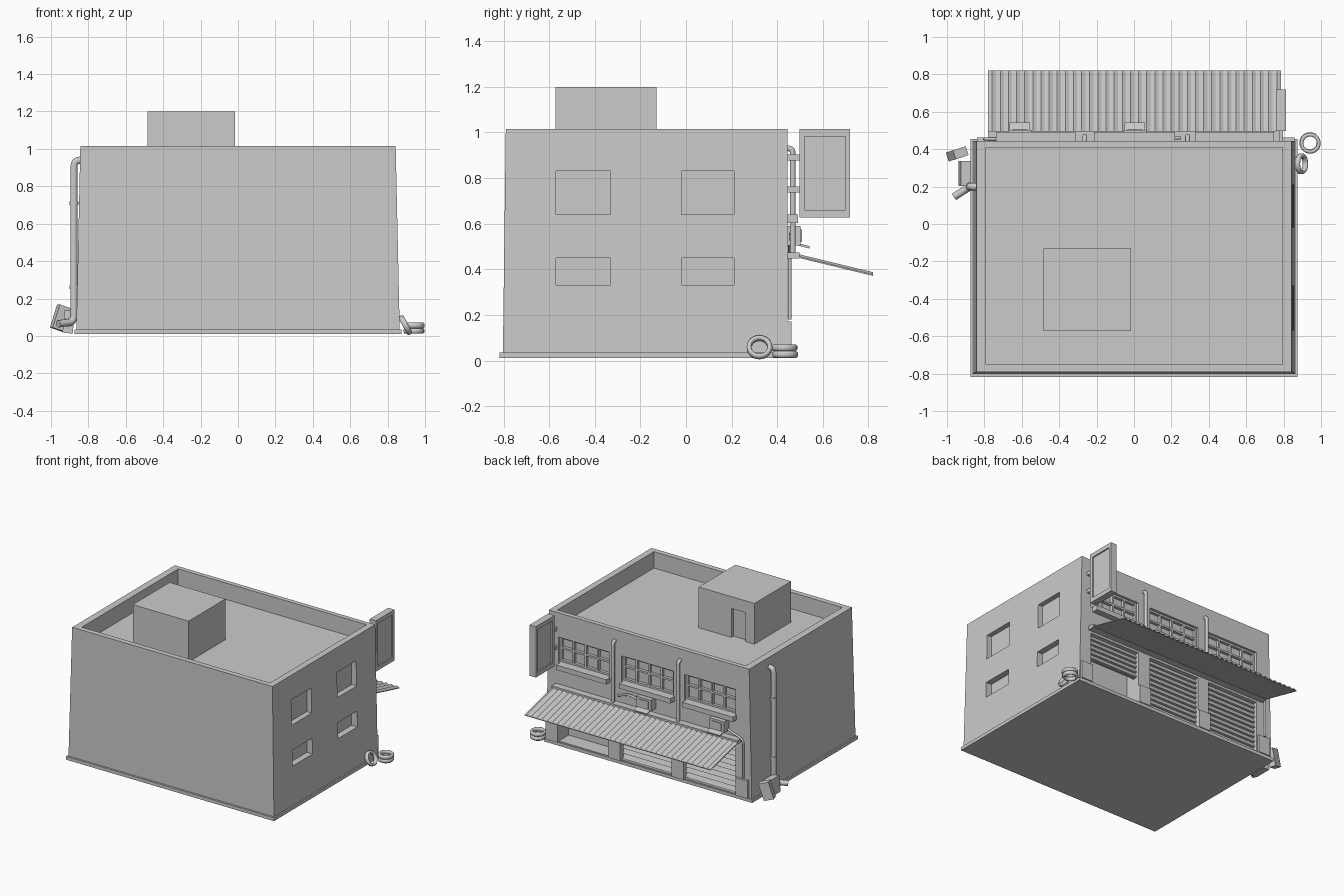
import bpy, bmesh, math
from mathutils import Vector, Matrix, Euler

cube = bpy.data.objects.get("Cube")
if cube:
    bpy.data.objects.remove(cube, do_unlink=True)

GREY = bpy.data.materials.new("plain_grey")
GREY.use_nodes = True
GREY.diffuse_color = (0.6, 0.6, 0.6, 1)
GREY.node_tree.nodes["Principled BSDF"].inputs["Base Color"].default_value = (0.6, 0.6, 0.6, 1)


def finish(name, bm, smooth=False):
    bmesh.ops.recalc_face_normals(bm, faces=bm.faces)
    mesh = bpy.data.meshes.new(name)
    bm.to_mesh(mesh)
    bm.free()
    mesh.materials.append(GREY)
    for p in mesh.polygons:
        p.use_smooth = smooth
    ob = bpy.data.objects.new(name, mesh)
    bpy.context.collection.objects.link(ob)
    return ob


def add_box(bm, x, y, z):
    """Box from three (low, high) ranges."""
    size = Matrix.Diagonal((x[1] - x[0], y[1] - y[0], z[1] - z[0], 1))
    mid = Matrix.Translation((sum(x) / 2, sum(y) / 2, sum(z) / 2))
    return bmesh.ops.create_cube(bm, size=1, matrix=mid @ size)["verts"]


def boxes(name, ranges):
    bm = bmesh.new()
    for r in ranges:
        add_box(bm, *r)
    return finish(name, bm)


def tilted_box(name, centre, size, rot):
    bm = bmesh.new()
    m = Matrix.LocRotScale(Vector(centre), Euler([math.radians(a) for a in rot]), Vector(size))
    bmesh.ops.create_cube(bm, size=1, matrix=m)
    return finish(name, bm)


def cut(target, ranges):
    """Subtract boxes from the target and remove the cutter."""
    cutter = boxes("cutter", ranges)
    cutter.hide_render = True
    mod = target.modifiers.new("cut", 'BOOLEAN')
    mod.operation, mod.solver, mod.object = 'DIFFERENCE', 'EXACT', cutter
    bpy.context.view_layer.objects.active = target
    bpy.ops.object.modifier_apply(modifier=mod.name)
    bpy.data.objects.remove(cutter, do_unlink=True)


def pipe(name, points, radius, bend=0.03):
    """Round tube along a path with rounded corners."""
    pts = [Vector(p) for p in points]
    path = [pts[0]]
    for a, b, c in zip(pts, pts[1:], pts[2:]):
        p, q = b + (a - b).normalized() * bend, b + (c - b).normalized() * bend
        path += [p.lerp(b, t).lerp(b.lerp(q, t), t) for t in (0, .25, .5, .75, 1)]
    path.append(pts[-1])
    curve = bpy.data.curves.new(name, 'CURVE')
    curve.dimensions, curve.bevel_depth = '3D', radius
    curve.bevel_resolution, curve.use_fill_caps = 3, True
    spline = curve.splines.new('POLY')
    spline.points.add(len(path) - 1)
    for sp, co in zip(spline.points, path):
        sp.co = (*co, 1)
    curve.materials.append(GREY)
    ob = bpy.data.objects.new(name, curve)
    bpy.context.collection.objects.link(ob)


def tyre(name, centre, rot=(0, 0, 0), R=.056, r=.036, h=.03):
    """Lathed ring with rounded tread."""
    bm = bmesh.new()
    prof = [(r, -h * .3), (r + .006, -h * .5), (R - .007, -h * .5), (R, -h * .25)]
    prof += [(a, -b) for a, b in reversed(prof)]
    vs = [bm.verts.new((a, 0, b)) for a, b in prof]
    es = [bm.edges.new((vs[i], vs[i - 1])) for i in range(len(vs))]
    bmesh.ops.spin(bm, geom=vs + es, axis=(0, 0, 1), cent=(0, 0, 0),
                   steps=24, angle=math.tau, use_duplicate=False)
    bmesh.ops.remove_doubles(bm, verts=bm.verts, dist=1e-4)
    m = Matrix.LocRotScale(Vector(centre), Euler([math.radians(a) for a in rot]), None)
    bm.transform(m)
    finish(name, bm, True)


BACK = .445
BAYS = [(-.73, -.30), (-.205, .23), (.335, .76)]

# Main building, tapering slightly on three sides
bm = bmesh.new()
for v in add_box(bm, (-.865, .865), (-.803, BACK), (.012, 1.015)):
    if v.co.z > .5:
        v.co.x *= .843 / .865
        if v.co.y < 0:
            v.co.y = -.79
building = finish("building", bm)
cut(building, [((-.79, .795), (-.75, .41), (.89, 1.2))])
cut(building, [((.81, 1), y, z) for y in ((-.57, -.33), (-.02, .21)) for z in ((.33, .45), (.64, .83))])
cut(building, [(b, (BACK - .045, .6), (.64, .83)) for b in BAYS])
cut(building, [(b, (BACK - (.12 if b[0] > .3 else .05), .6), (.04, .43)) for b in BAYS])

# Plinth around the foot of the walls
boxes("plinth", [((-.875, .875), (-.817, .455), (.01, .035))])

# Roof hut with a recessed door
hut = boxes("roof_hut", [((-.485, -.015), (-.572, -.13), (.88, 1.2))])
cut(hut, [((-.41, -.29), (-.155, 0), (.89, 1.11))])

for i, (a, b) in enumerate(BAYS):
    # Window frames and sills
    y = (BACK - .04, BACK - .018)
    bars = [((x - .007, x + .007), y, (.64, .83))
            for x in [a + .007 + (b - a - .014) * k / 4 for k in range(5)]]
    bars += [((a, b), y, (z - .007, z + .007)) for z in (.647, .745, .823)]
    boxes(f"window_frame_{i}", bars)
    boxes(f"window_sill_{i}", [((a - .008, b - .012), (BACK - .01, .492), (.603, .64))])
    # Roller shutter made of stacked slats, the last one half raised
    low = .24 if i == 2 else .04
    count = round((.43 - low) / .039)
    step = (.43 - low) / count
    bm = bmesh.new()
    add_box(bm, (a, b), (BACK - .05, BACK - .035), (low, .43))
    for k in range(count):
        z = low + step * k
        for v in add_box(bm, (a, b), (BACK - .04, BACK - .015), (z + .003, z + step - .003)):
            if v.co.z > z + step / 2 and v.co.y > BACK - .03:
                v.co.y -= .014
    finish(f"roller_shutter_{i}", bm)

# Pilaster feet between the bays
boxes("pilaster_feet", [((x - .05, x + .05), (BACK - .01, .463), (.035, .17))
                        for x in (-.79, -.253, .283, .808)])

# Corrugated awning on a flat sheet, with its wall rail
bm = bmesh.new()
n, x0, x1 = 36, -.78, .785
rows = []
for y, z in ((.49, .458), (.82, .378)):
    rows.append([bm.verts.new((x0 + (x1 - x0) * k / (2 * n), y, z + (.009 if k % 2 else -.002)))
                 for k in range(2 * n + 1)])
for k in range(2 * n):
    bm.faces.new((rows[0][k], rows[0][k + 1], rows[1][k + 1], rows[1][k]))
for v in add_box(bm, (x0, x1), (.49, .82), (-.007, -.001)):
    v.co.z += .458 - (v.co.y - .49) * .08 / .33
finish("awning", bm)
boxes("awning_rail", [((x0, x1), (BACK - .01, .497), (.447, .474))])

# Vent pipes between the windows
for i, x in enumerate((-.263, .287)):
    pipe(f"vent_pipe_{i}", [(x, .43, .93), (x, .468, .93), (x, .468, .46)], .013, .02)

# Wall units with conduits
for i, x in enumerate((-.61, .005)):
    boxes(f"wall_unit_{i}", [((x - .062, x + .062), (BACK - .01, .502), (.505, .59)),
                             ((x - .04, x + .04), (.50, .508), (.52, .575))])
    tilted_box(f"unit_hood_{i}", (x, .515, .503), (.11, .055, .01), (-15, 0, 0))
pipe("conduit_corner", [(-.66, .455, .52), (-.8, .455, .47), (-.8, .455, .18)], .008)
pipe("conduit_short", [(.06, .46, .54), (.16, .46, .56), (.25, .46, .53)], .008)

# Hanging sign with raised rims and wall brackets
sign = boxes("hanging_sign", [((.76, .812), (.497, .72), (.628, 1.015))])
cut(sign, [(x, (.52, .70), (.66, .983)) for x in ((.7, .77), (.802, .9))])
boxes("sign_brackets", [((.775, .797), (BACK - .01, .505), (z - .013, z + .013)) for z in (.89, .75)])

# Drainpipe on the side wall with collars and an angled outlet
DX, DY = -.877, .2
pipe("drainpipe", [(-.82, DY, .94), (DX, DY, .94), (DX, DY, .075), (-.962, .145, .065)], .02, .035)
for i, z in enumerate((.26, .71)):
    pipe(f"drainpipe_collar_{i}", [(DX, DY, z - .01), (DX, DY, z + .01)], .024)

# Loose crates beside the drainpipe
tilted_box("crate_upright", (-.905, .27, .075), (.055, .135, .12), (0, 6, 0))
tilted_box("crate_leaning", (-.945, .375, .095), (.075, .05, .13), (0, 18, 18))

# Tyres: a flat pair and one leaning on the wall
tyre("tyre_lower", (.94, .435, .027))
tyre("tyre_upper", (.942, .432, .056))
tyre("tyre_leaning", (.895, .322, .058), (0, 62, 0))
